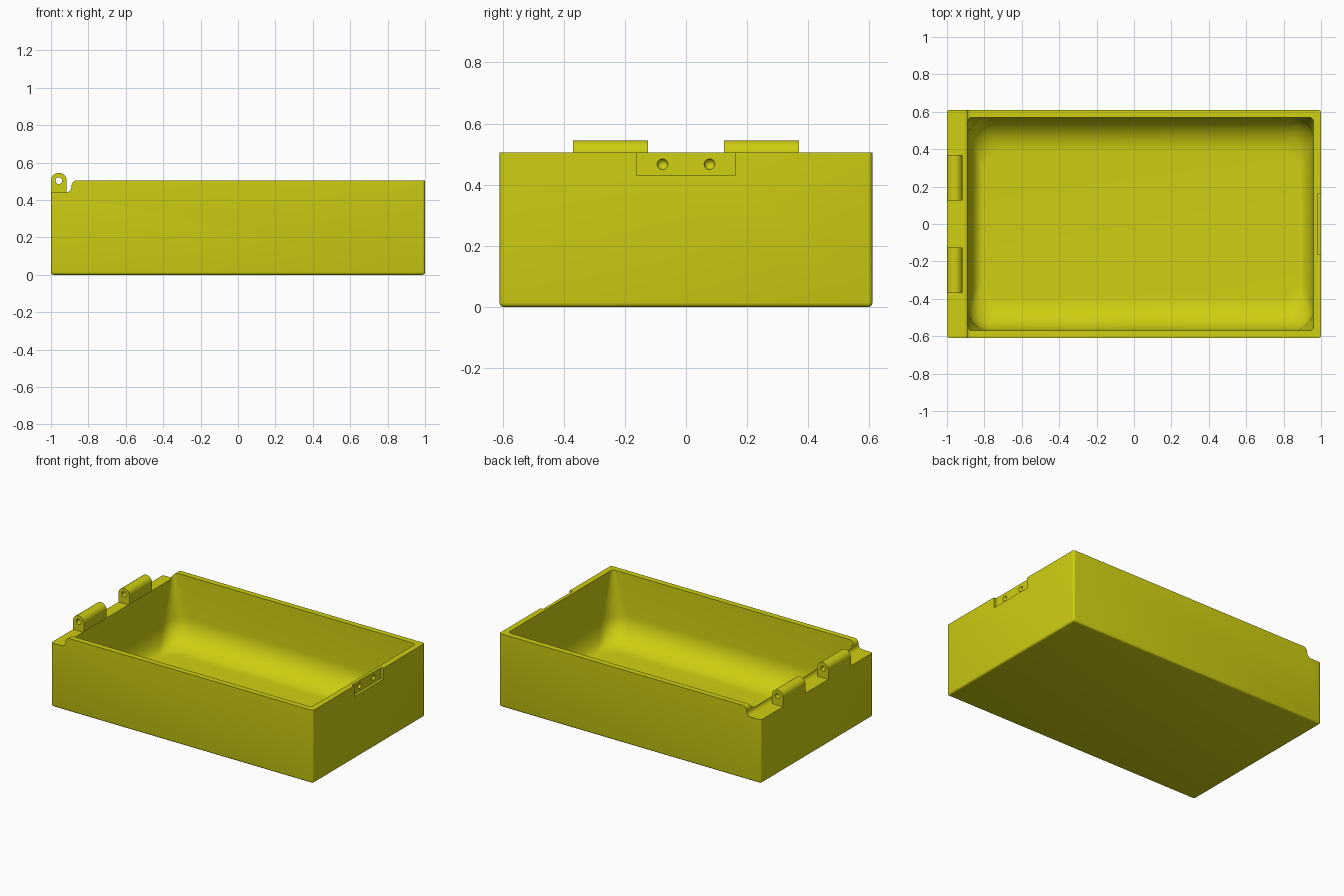
import bpy, bmesh
from math import sin, cos, pi, radians
from mathutils import Matrix

if "Cube" in bpy.data.objects:
    bpy.data.objects.remove(bpy.data.objects["Cube"])

yellow = bpy.data.materials.new("olive_yellow")
yellow.use_nodes = True
color = (0.62, 0.62, 0.006, 1)
yellow.diffuse_color = color
yellow.node_tree.nodes["Principled BSDF"].inputs["Base Color"].default_value = color


def finish(name, bm):
    bmesh.ops.recalc_face_normals(bm, faces=bm.faces[:])
    mesh = bpy.data.meshes.new(name)
    bm.to_mesh(mesh)
    bm.free()
    mesh.materials.append(yellow)
    obj = bpy.data.objects.new(name, mesh)
    bpy.context.collection.objects.link(obj)
    return obj


def loft(rings):
    """Closed solid through rings of equal point count."""
    bm = bmesh.new()
    loops = [[bm.verts.new(p) for p in ring] for ring in rings]
    for a, b in zip(loops, loops[1:]):
        for i in range(len(a)):
            j = (i + 1) % len(a)
            bm.faces.new((a[i], a[j], b[j], b[i]))
    bm.faces.new(loops[0])
    bm.faces.new(loops[-1])
    return bm


def prism(points, y0, y1):
    return loft([[(x, y, z) for x, z in points] for y in (y0, y1)])


def arc(cx, cz, r, a0, a1, n=8):
    return [(cx + r * cos(radians(a0 + (a1 - a0) * i / n)),
             cz + r * sin(radians(a0 + (a1 - a0) * i / n))) for i in range(n + 1)]


def activate(obj):
    bpy.ops.object.select_all(action='DESELECT')
    obj.select_set(True)
    bpy.context.view_layer.objects.active = obj


def cut(obj, cutter):
    cutter.hide_render = True
    mod = obj.modifiers.new("cut", 'BOOLEAN')
    mod.operation, mod.solver, mod.object = 'DIFFERENCE', 'EXACT', cutter
    activate(obj)
    bpy.ops.object.modifier_apply(modifier=mod.name)
    bpy.data.objects.remove(cutter)


def smooth(obj):
    activate(obj)
    bpy.ops.object.shade_smooth_by_angle(angle=radians(30))


def rounded_rect(cx, hx, hy, r, z):
    ring = []
    for k, (sx, sy) in enumerate([(1, 1), (-1, 1), (-1, -1), (1, -1)]):
        ring += [(x, y, z) for x, y in arc(cx + sx * (hx - r), sy * (hy - r), r,
                                           90 * k, 90 * k + 90)]
    return ring


# Tray body: side profile with a stepped hinge ledge
TOP, LEDGE, HALF_Y = 0.505, 0.44, 0.61
profile = [(-1, 0), (1, 0), (1, TOP)]
profile += arc(-0.86, TOP - 0.03, 0.03, 90, 180)
profile += arc(-0.92, LEDGE + 0.03, 0.03, 0, -90)
profile += [(-1, LEDGE)]
bm = prism(profile, -HALF_Y, HALF_Y)

# Rounded bottom and upright corners
edges = []
for e in bm.edges:
    a, b = (v.co for v in e.verts)
    low = a.z < 0.001 and b.z < 0.001
    upright = abs(a.x - b.x) < 0.001 and abs(a.y - b.y) < 0.001 and abs(a.z - b.z) > 0.3
    if low or upright:
        edges.append(e)
bmesh.ops.bevel(bm, geom=edges, offset=0.014, segments=4, profile=0.5, affect='EDGES')
body = finish("tray_body", bm)

# Cavity: corners widen downward, then sweep into the floor
CX, HX, HY, FLOOR, SWEEP = 0.035, 0.925, 0.57, 0.04, 0.18
rings = [rounded_rect(CX, HX, HY, 0.025, z) for z in (0.6, 0.5)]
for i in range(13):
    t = i / 12 * pi / 2
    inset = 1 - cos(t)
    rings.append(rounded_rect(CX, HX - 0.08 * inset, HY - SWEEP * inset, 0.12,
                              FLOOR + SWEEP * (1 - sin(t))))
cut(body, finish("cavity_cutter", loft(rings)))

# Latch recess with two round dimples
recess = [(0.982, 0.43), (1.1, 0.43), (1.1, 0.6), (0.982, 0.6)]
cut(body, finish("latch_cutter", prism(recess, -0.16, 0.16)))
for side in (-1, 1):
    bm = bmesh.new()
    bmesh.ops.create_uvsphere(bm, u_segments=24, v_segments=12, radius=0.018,
                              matrix=Matrix.Translation((0.984, side * 0.077, 0.467)))
    cut(body, finish("dimple_cutter", bm))
smooth(body)

# Hinge knuckles with pin holes
PIN_X, PIN_Z, R = -0.958, 0.503, 0.042
outline = [(PIN_X - R, LEDGE), (PIN_X + R, LEDGE)] + arc(PIN_X, PIN_Z, R, 0, 180, 20)
for name, y0, y1 in (("front_hinge_knuckle", -0.37, -0.125),
                     ("back_hinge_knuckle", 0.125, 0.37)):
    knuckle = finish(name, prism(outline, y0, y1))
    hole = arc(PIN_X, PIN_Z, 0.018, 0, 360, 24)[:-1]
    cut(knuckle, finish("pin_cutter", prism(hole, y0 - 0.1, y1 + 0.1)))
    smooth(knuckle)
